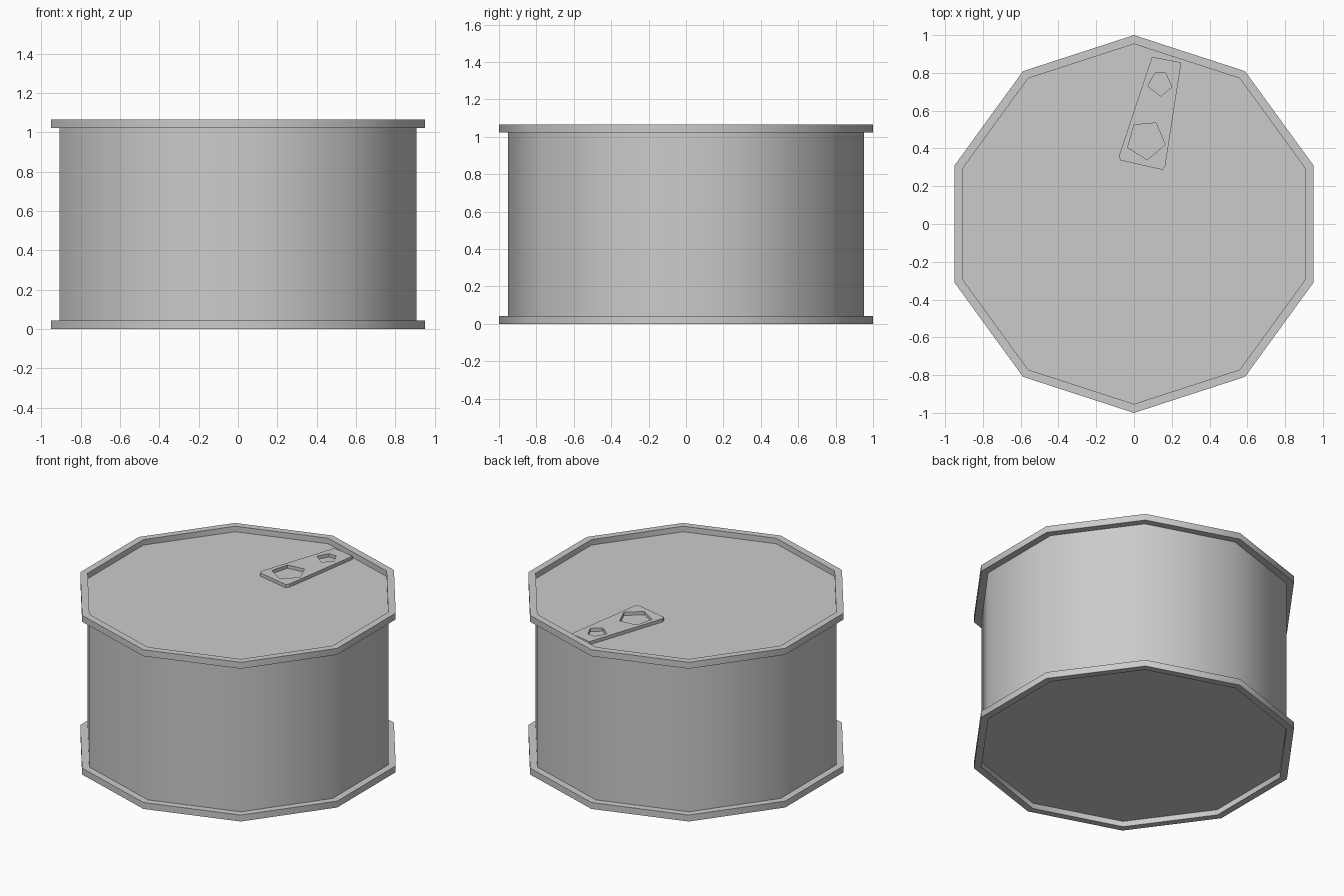
import bpy, bmesh
from math import sin, cos, pi, radians

if "Cube" in bpy.data.objects:
    bpy.data.objects.remove(bpy.data.objects["Cube"])

SIDES = 10


def finish(obj):
    bpy.ops.object.select_all(action='DESELECT')
    obj.select_set(True)
    bpy.context.view_layer.objects.active = obj


def lathe(name, profile):
    """Revolve an (r, z) profile in SIDES steps, capping both ends."""
    bm = bmesh.new()
    rings = [[bm.verts.new((r * sin(2 * pi * i / SIDES), r * cos(2 * pi * i / SIDES), z))
              for i in range(SIDES)] for r, z in profile]
    for a, b in zip(rings, rings[1:]):
        for i in range(SIDES):
            j = (i + 1) % SIDES
            bm.faces.new((a[i], a[j], b[j], b[i]))
    bm.faces.new(rings[0])
    bm.faces.new(rings[-1])
    bmesh.ops.recalc_face_normals(bm, faces=bm.faces)
    mesh = bpy.data.meshes.new(name)
    bm.to_mesh(mesh)
    bm.free()
    obj = bpy.data.objects.new(name, mesh)
    bpy.context.collection.objects.link(obj)
    finish(obj)
    bpy.ops.object.shade_smooth_by_angle(angle=radians(40))
    return obj


def plate(name, loops, z, thickness):
    """Flat plate from an outline plus hole loops."""
    curve = bpy.data.curves.new(name, 'CURVE')
    curve.dimensions = '2D'
    curve.fill_mode = 'BOTH'
    curve.extrude = thickness / 2
    for loop in loops:
        s = curve.splines.new('POLY')
        s.points.add(len(loop) - 1)
        for p, (x, y) in zip(s.points, loop):
            p.co = (x, y, 0, 1)
        s.use_cyclic_u = True
    obj = bpy.data.objects.new(name, curve)
    obj.location.z = z + thickness / 2
    bpy.context.collection.objects.link(obj)
    finish(obj)
    bpy.ops.object.convert(target='MESH')
    bpy.ops.object.shade_flat()
    return obj


# Can: recessed base, lower rim, wall, upper rim, recessed lid
H, RIM, RECESS, R_WALL, R_RIM = 1.065, 0.043, 0.037, 0.953, 1.0
half = [(R_WALL, RECESS), (R_WALL, 0), (R_RIM, 0), (R_RIM, RIM), (R_WALL, RIM)]
lathe("can_body", half + [(r, H - z) for r, z in reversed(half)])

# Pull tab with two openings, lying on the lid
outline = [(0.095, 0.885), (0.25, 0.855), (0.165, 0.305), (0.15, 0.287),
           (-0.072, 0.337), (-0.08, 0.36)]
rivet_hole = [(0.112, 0.80), (0.167, 0.80), (0.20, 0.725), (0.142, 0.677), (0.073, 0.73)]
finger_hole = [(0.0, 0.525), (0.117, 0.535), (0.165, 0.42), (0.07, 0.34), (-0.033, 0.405)]
plate("pull_tab", [outline, rivet_hole, finger_hole], H - RECESS, 0.022)
